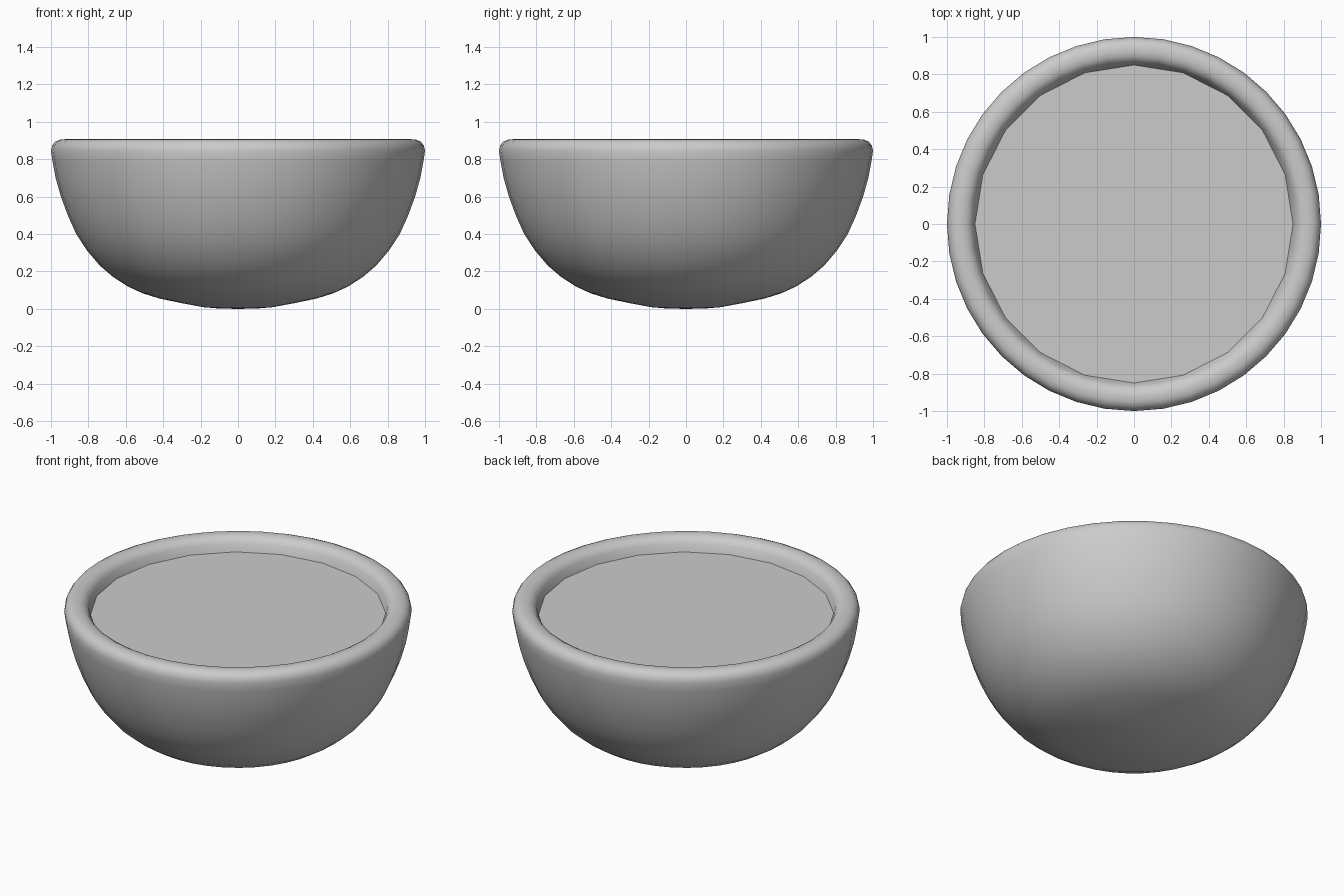
import bpy, bmesh
from math import sin, cos, pi

if "Cube" in bpy.data.objects:
    bpy.data.objects.remove(bpy.data.objects["Cube"])

SEGS = 40
FILL_Z, FILL_R = 0.82, 0.85

# Bowl profile (radius, height): base, outer wall, rounded rim, inner lip
profile = [(0.09, 0.001), (0.18, 0.008), (0.30, 0.03), (0.42, 0.055), (0.51, 0.083),
           (0.59, 0.12), (0.67, 0.172), (0.74, 0.232), (0.81, 0.315), (0.865, 0.40),
           (0.91, 0.50), (0.947, 0.60), (0.975, 0.70), (0.992, 0.79), (1.0, 0.845),
           (0.993, 0.873), (0.978, 0.893), (0.955, 0.904), (0.925, 0.907),
           (0.898, 0.902), (0.877, 0.890), (0.861, 0.868), (FILL_R, FILL_Z)]


def make_object(name, bm):
    bmesh.ops.recalc_face_normals(bm, faces=bm.faces)
    mesh = bpy.data.meshes.new(name)
    bm.to_mesh(mesh)
    bm.free()
    obj = bpy.data.objects.new(name, mesh)
    bpy.context.collection.objects.link(obj)
    return obj


# Bowl: rings of the profile joined by quads
bm = bmesh.new()
rings = []
for k, (r, z) in enumerate(profile):
    ring = []
    for i in range(SEGS):
        a = 2 * pi * i / SEGS
        # last ring follows the 20-sided edge of the filling
        rr = r * cos(pi / 20) if k == len(profile) - 1 and i % 2 else r
        ring.append(bm.verts.new((rr * cos(a), rr * sin(a), z)))
    rings.append(ring)
for lower, upper in zip(rings, rings[1:]):
    for i in range(SEGS):
        j = (i + 1) % SEGS
        bm.faces.new((lower[i], lower[j], upper[j], upper[i]))
centre = bm.verts.new((0, 0, 0))
for i in range(SEGS):
    bm.faces.new((centre, rings[0][(i + 1) % SEGS], rings[0][i]))
for f in bm.faces:
    f.smooth = True
make_object("bowl", bm)

# Filling: flat 20-sided surface inside the rim
bm = bmesh.new()
bm.faces.new([bm.verts.new((FILL_R * cos(2 * pi * i / 20), FILL_R * sin(2 * pi * i / 20), FILL_Z))
              for i in range(20)])
bm.normal_update()
make_object("filling", bm)
